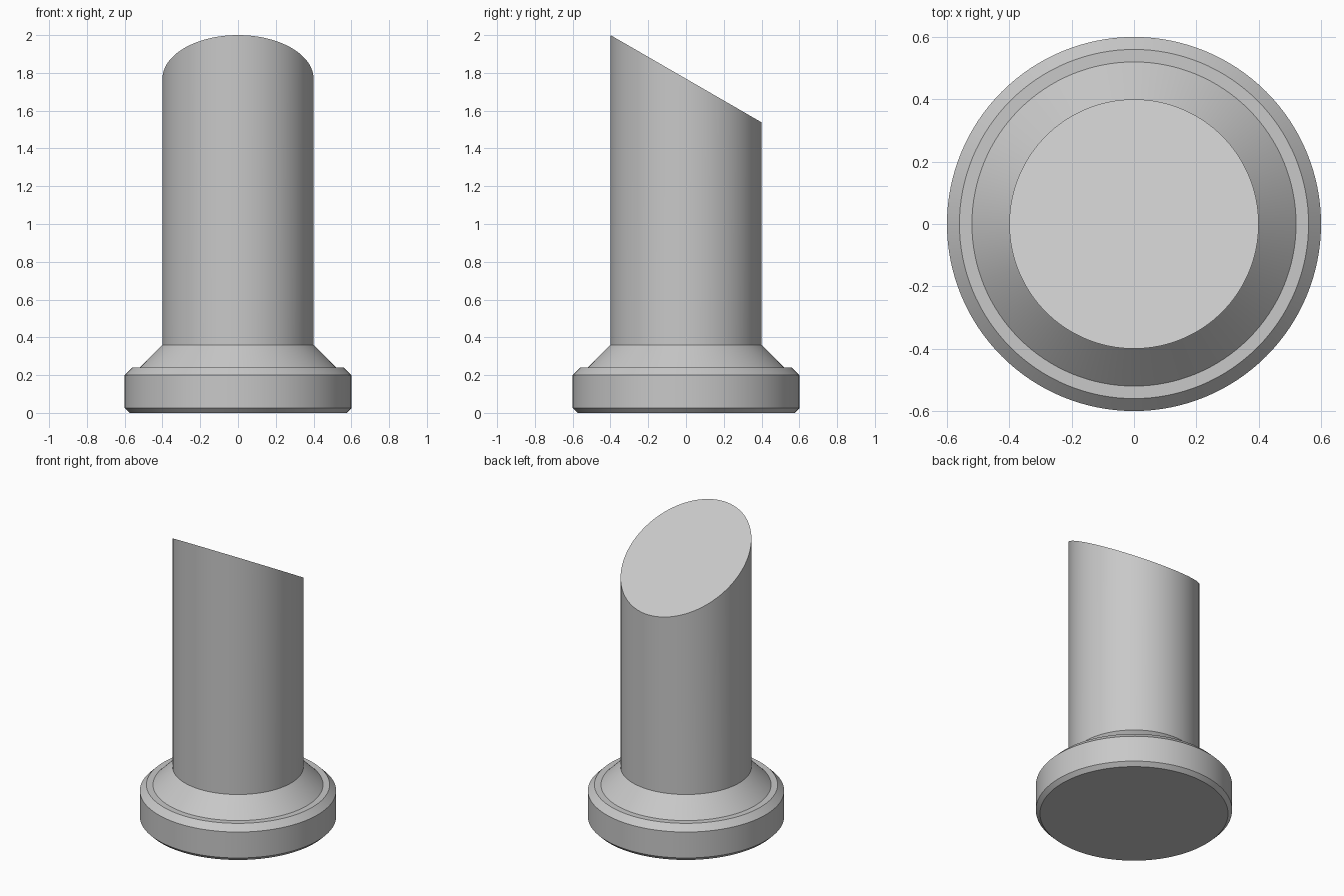
import bpy, bmesh, math

cube = bpy.data.objects.get("Cube")
if cube:
    bpy.data.objects.remove(cube, do_unlink=True)

SEGMENTS = 128
POST_RADIUS = 0.4
TOP_MIDDLE = 2 - POST_RADIUS * math.tan(math.radians(30))

# Plain grey material
grey = bpy.data.materials.new("light_grey")
grey.use_nodes = True
colour = (0.58, 0.58, 0.58, 1)
grey.diffuse_color = colour
grey.node_tree.nodes["Principled BSDF"].inputs["Base Color"].default_value = colour

# Foot with chamfered rims, conical collar, then the post (radius, height)
profile = [(0.575, 0), (0.6, 0.025), (0.6, 0.2), (0.56, 0.24),
           (0.52, 0.24), (POST_RADIUS, 0.36), (POST_RADIUS, TOP_MIDDLE)]

bm = bmesh.new()
rings = []
for radius, z in profile:
    ring = []
    for i in range(SEGMENTS):
        a = math.tau * i / SEGMENTS
        ring.append(bm.verts.new((radius * math.cos(a), radius * math.sin(a), z)))
    rings.append(ring)

# Slanted top: high at the front, low at the back
for v in rings[-1]:
    v.co.z -= v.co.y * math.tan(math.radians(30))

# Walls between neighbouring rings, plus both end caps
for low, high in zip(rings, rings[1:]):
    for i in range(SEGMENTS):
        j = (i + 1) % SEGMENTS
        bm.faces.new((low[i], low[j], high[j], high[i]))
bm.faces.new(rings[-1])
bm.faces.new(reversed(rings[0]))

mesh = bpy.data.meshes.new("slant_cut_post")
bm.to_mesh(mesh)
bm.free()
mesh.materials.append(grey)
post = bpy.data.objects.new("slant_cut_post", mesh)
bpy.context.collection.objects.link(post)

bpy.ops.object.select_all(action='DESELECT')
post.select_set(True)
bpy.context.view_layer.objects.active = post
bpy.ops.object.shade_smooth_by_angle(angle=math.radians(30))
